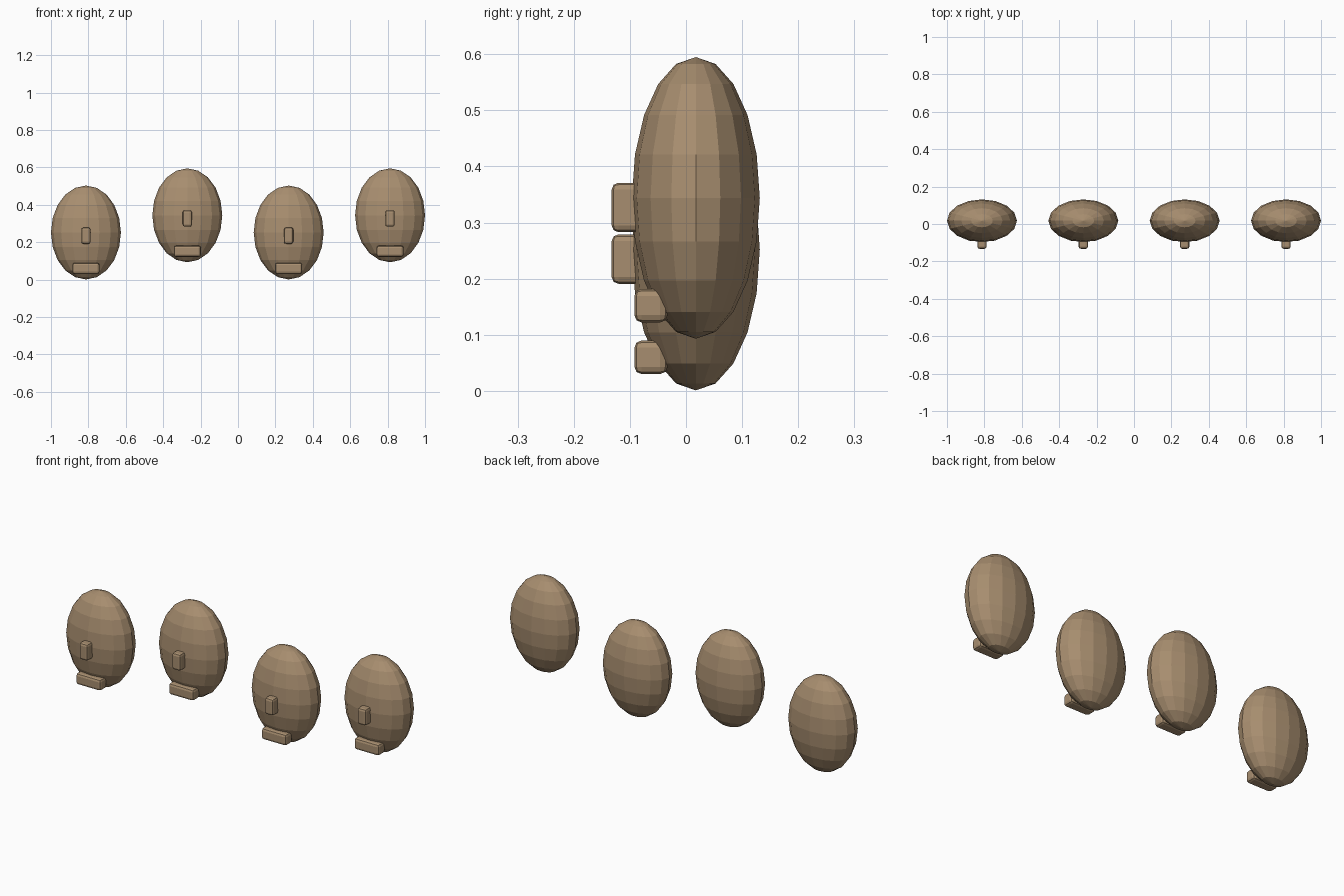
import bpy
import bmesh
from mathutils import Matrix, Vector

default_cube = bpy.data.objects.get("Cube")
if default_cube:
    bpy.data.objects.remove(default_cube, do_unlink=True)

# Single clay brown colour
brown = bpy.data.materials.new("clay brown")
brown.use_nodes = True
colour = (0.39, 0.27, 0.16, 1)
brown.diffuse_color = colour
brown.node_tree.nodes["Principled BSDF"].inputs["Base Color"].default_value = colour


def add_object(name, bm, location):
    mesh = bpy.data.meshes.new(name)
    bm.to_mesh(mesh)
    bm.free()
    mesh.materials.append(brown)
    obj = bpy.data.objects.new(name, mesh)
    obj.location = location
    bpy.context.collection.objects.link(obj)
    return obj


def ellipsoid(name, location, radii):
    bm = bmesh.new()
    bmesh.ops.create_uvsphere(bm, u_segments=16, v_segments=10, radius=1,
                              matrix=Matrix.Diagonal((*radii, 1)))
    return add_object(name, bm, location)


def rounded_box(name, location, size, bevel):
    bm = bmesh.new()
    bmesh.ops.create_cube(bm, size=1, matrix=Matrix.Diagonal((*size, 1)))
    obj = add_object(name, bm, location)
    mod = obj.modifiers.new("rounded edges", "BEVEL")
    mod.width = bevel
    mod.segments = 2
    return obj


# Row of four heads, alternately low and high
spacing = 0.542
for i in range(4):
    centre = Vector(((i - 1.5) * spacing, 0.0175, 0.344 if i % 2 else 0.252))
    ellipsoid(f"head_{i + 1}", centre, (0.187, 0.114, 0.251))
    rounded_box(f"nose_{i + 1}", centre + Vector((0, -0.11, -0.017)),
                (0.05, 0.08, 0.088), 0.012)
    rounded_box(f"mouth_{i + 1}", centre + Vector((0, -0.08, -0.192)),
                (0.145, 0.059, 0.06), 0.013)
